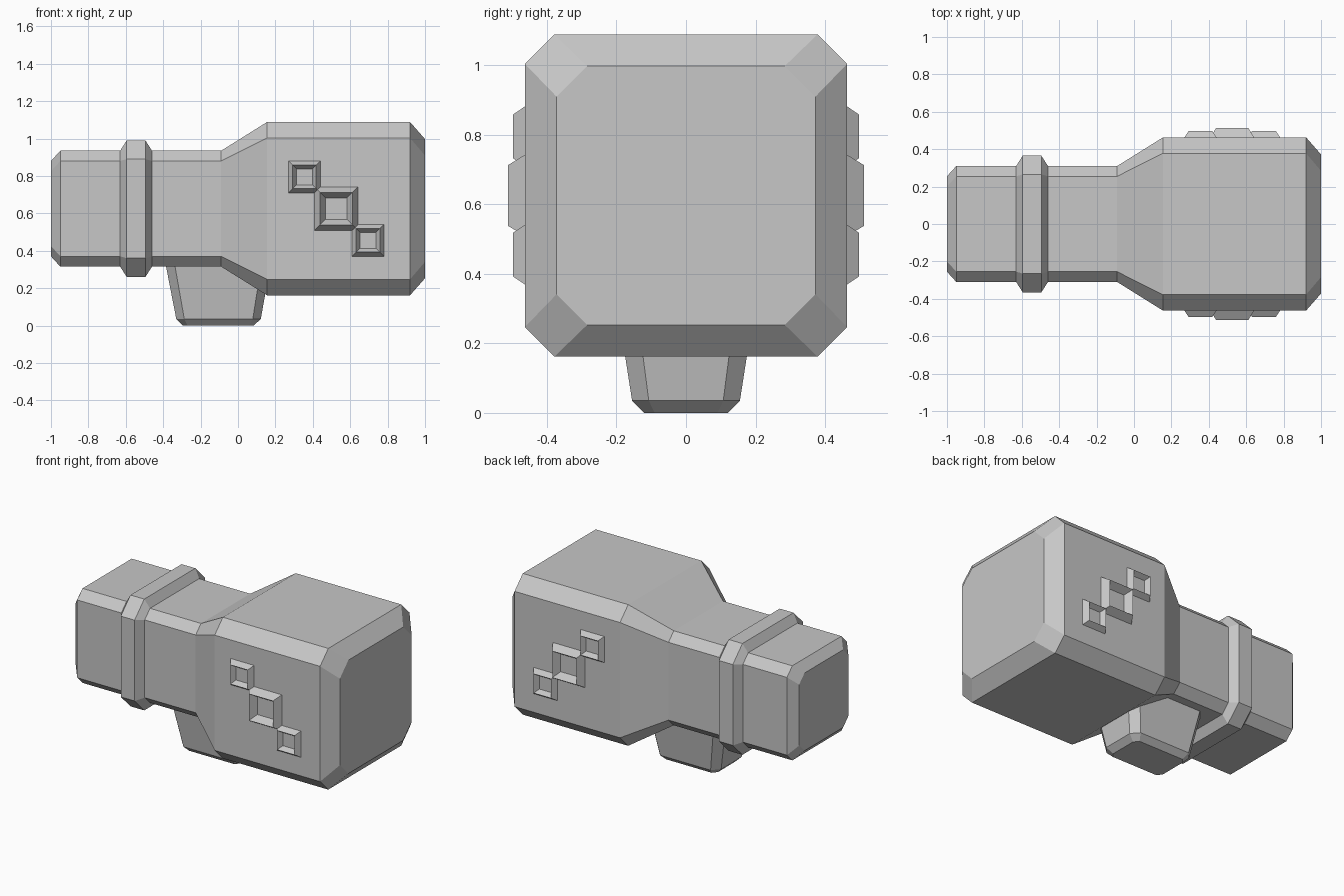
import bpy
import bmesh
from mathutils import Vector

cube = bpy.data.objects.get("Cube")
if cube:
    bpy.data.objects.remove(cube, do_unlink=True)

grey = bpy.data.materials.new("plain grey")
grey.use_nodes = True
COLOUR = (0.57, 0.57, 0.57, 1)
grey.diffuse_color = COLOUR
grey.node_tree.nodes["Principled BSDF"].inputs["Base Color"].default_value = COLOUR

AXIS_Z = 0.625   # height of the head's long axis
SIDE_Y = 0.463   # half width of the thick end


def chamfered(a0, a1, b0, b1, ca, cb):
    """Rectangle with cut corners, as 2D points."""
    return [(a0 + ca, b0), (a1 - ca, b0), (a1, b0 + cb), (a1, b1 - cb),
            (a1 - ca, b1), (a0 + ca, b1), (a0, b1 - cb), (a0, b0 + cb)]


def square(r):
    return [(-r, -r), (r, -r), (r, r), (-r, r)]


def loft(name, sections):
    """Join a row of equal-sized point loops and cap both ends."""
    bm = bmesh.new()
    loops = [[bm.verts.new(p) for p in s] for s in sections]
    n = len(loops[0])
    for lo, hi in zip(loops, loops[1:]):
        for i in range(n):
            j = (i + 1) % n
            bm.faces.new((lo[i], lo[j], hi[j], hi[i]))
    bm.faces.new(loops[0][::-1])
    bm.faces.new(loops[-1])
    bmesh.ops.recalc_face_normals(bm, faces=bm.faces[:])
    mesh = bpy.data.meshes.new(name)
    bm.to_mesh(mesh)
    bm.free()
    mesh.materials.append(grey)
    obj = bpy.data.objects.new(name, mesh)
    bpy.context.collection.objects.link(obj)
    return obj


def along_x(name, stations):
    """Octagonal bar from (x, half size, corner cut) stations."""
    return loft(name, [[Vector((x, a, AXIS_Z + b))
                        for a, b in chamfered(-r, r, -r, r, c, c)]
                       for x, r, c in stations])


# Main body: thin neck flaring into the thick head
along_x("body", [(-1, 0.255, 0.055), (-0.95, 0.31, 0.055), (-0.09, 0.31, 0.055),
                 (0.155, SIDE_Y, 0.085), (0.92, SIDE_Y, 0.085), (1, 0.372, 0.088)])

# Raised band round the neck
along_x("neck_band", [(-0.63, 0.31, 0.055), (-0.595, 0.365, 0.1),
                      (-0.495, 0.365, 0.1), (-0.46, 0.31, 0.055)])

# Tapered foot below the body
foot = [(0, -0.295, 0.083, 0.12, 0.025, 0.03),
        (0.035, -0.33, 0.122, 0.155, 0.043, 0.048),
        (0.42, -0.405, 0.19, 0.215, 0.05, 0.058)]
loft("foot", [[Vector((a, b, z)) for a, b in chamfered(x0, x1, -y, y, cx, cy)]
              for z, x0, x1, y, cx, cy in foot])

# Diagonal row of hollow square studs on both sides
for side, label in ((-1, "front"), (1, "back")):
    for k, place in ((-1, "upper"), (0, "middle"), (1, "lower")):
        base, rim, floor, height = ((0.117, 0.087, 0.058, 0.049) if k == 0
                                    else (0.086, 0.063, 0.043, 0.034))
        profile = [(base, -0.02), (base, 0), (rim, height), (floor, 0.003)]
        loft(f"{label}_{place}_stud",
             [[Vector((0.525 + 0.17 * k + a, side * (SIDE_Y + d), AXIS_Z - 0.17 * k + b))
               for a, b in square(r)] for r, d in profile])
